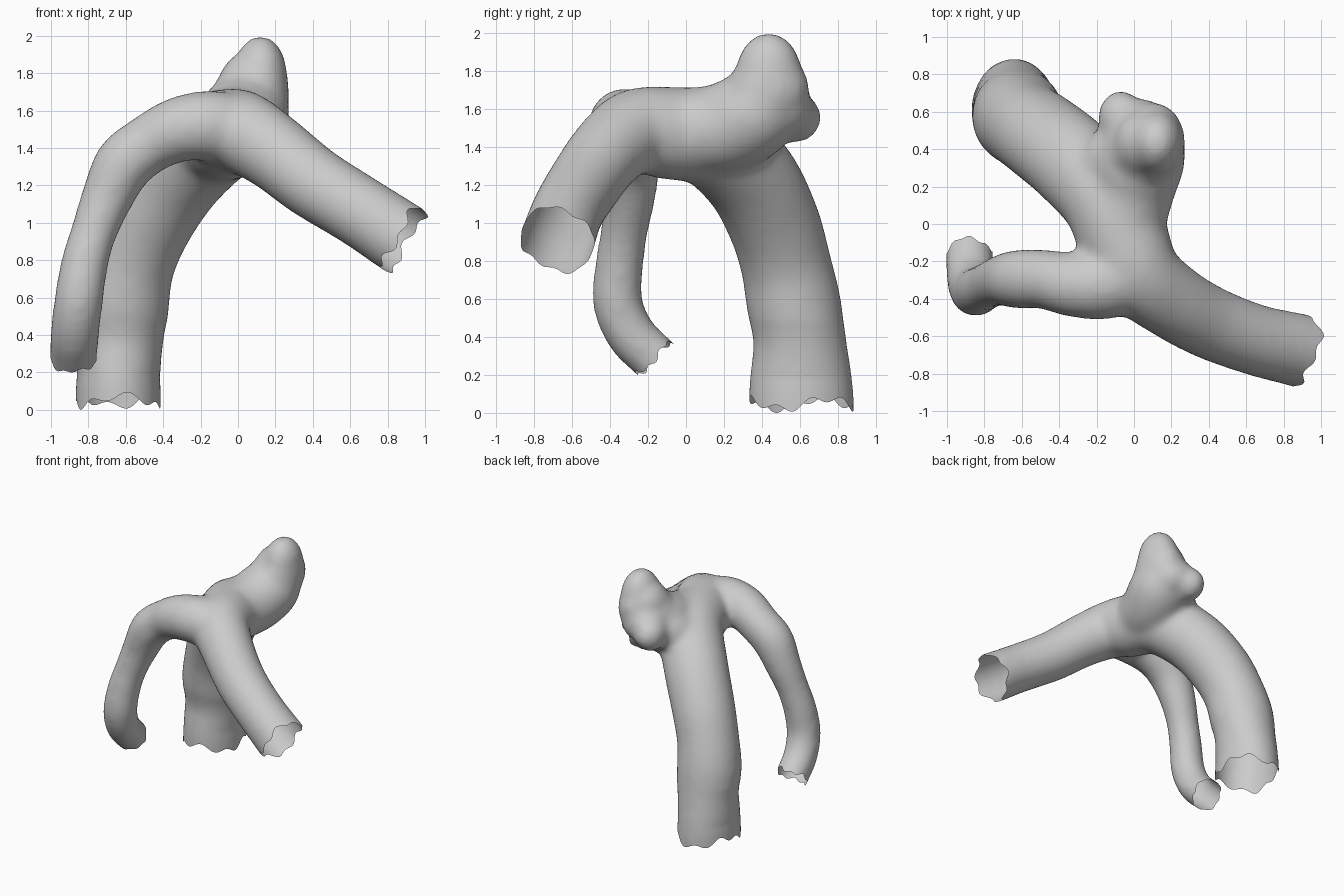
import bpy, bmesh, math
from mathutils import Vector

if "Cube" in bpy.data.objects:
    bpy.data.objects.remove(bpy.data.objects["Cube"])


def spline(pts, steps=6):
    """Catmull-Rom through (x, y, z, radius) points."""
    p = [Vector(q) for q in pts]
    p = [p[0] * 2 - p[1]] + p + [p[-1] * 2 - p[-2]]
    p[0][3], p[-1][3] = p[1][3], p[-2][3]
    out = []
    for a, b, c, d in zip(p, p[1:], p[2:], p[3:]):
        for i in range(steps):
            t = i / steps
            out.append(0.5 * (2 * b + (c - a) * t + (2 * a - 5 * b + 4 * c - d) * t * t
                              + (3 * b - a - 3 * c + d) * t ** 3))
    return out + [p[-2]]


def tube(bm, pts, sides=28):
    """Closed tube swept along the path."""
    path = spline(pts)
    side, rings = Vector((0.3, 0.5, 0.8)), []
    for i, q in enumerate(path):
        tan = (path[min(i + 1, len(path) - 1)].xyz - path[max(i - 1, 0)].xyz).normalized()
        side = (side - tan * side.dot(tan)).normalized()
        up = tan.cross(side)
        rings.append([bm.verts.new(q.xyz + q[3] * (side * math.cos(a) + up * math.sin(a)))
                      for a in (2 * math.pi * k / sides for k in range(sides))])
    for r, s in zip(rings, rings[1:]):
        for k in range(sides):
            n = (k + 1) % sides
            bm.faces.new((r[k], r[n], s[n], s[k]))
    bm.faces.new(rings[0][::-1])
    bm.faces.new(rings[-1])


def blob(bm, centre, size):
    """Ellipsoid lobe."""
    made = bmesh.ops.create_icosphere(bm, subdivisions=4, radius=1)
    for v in made["verts"]:
        v.co = Vector(centre) + Vector([c * s for c, s in zip(v.co, size)])


bm = bmesh.new()
# Wide trunk rising from the ground, over the arch and out to the right
tube(bm, [(-.64, .61, -.12, .275), (-.64, .605, .15, .275), (-.625, .598, .4, .245), (-.615, .565, .6, .25),
          (-.575, .525, .8, .24), (-.485, .46, 1.02, .245), (-.33, .335, 1.26, .25), (-.14, .13, 1.45, .25),
          (-.05, -.10, 1.49, .245), (.03, -.27, 1.495, .225), (.2, -.41, 1.39, .205),
          (.4, -.525, 1.235, .197), (.65, -.62, 1.08, .192), (.88, -.675, .93, .198),
          (1.0, -.71, .85, .2)])
# Narrow branch to the left
tube(bm, [(.03, -.26, 1.5, .19), (-.15, -.32, 1.535, .19), (-.32, -.325, 1.515, .175), (-.48, -.295, 1.435, .16),
          (-.61, -.295, 1.33, .16), (-.70, -.30, 1.15, .14), (-.77, -.325, .97, .125), (-.82, -.35, .8, .128),
          (-.852, -.36, .6, .132), (-.872, -.29, .43, .132), (-.88, -.17, .31, .13), (-.88, -.07, .21, .13)])
# Bulge: broad neck, tapering lobe and small rear lobe
tube(bm, [(-.05, .05, 1.5, .23), (-.01, .22, 1.52, .24), (.04, .36, 1.6, .24), (.075, .42, 1.70, .21)])
blob(bm, (.11, .435, 1.72), (.165, .215, .2))
blob(bm, (.12, .435, 1.80), (.145, .175, .22))
blob(bm, (.05, .43, 1.74), (.16, .18, .19))
blob(bm, (.03, .51, 1.62), (.19, .16, .16))
blob(bm, (-.07, .57, 1.57), (.125, .145, .135))
blob(bm, (-.11, .33, 1.53), (.17, .2, .17))

mesh = bpy.data.meshes.new("vessel")
bmesh.ops.recalc_face_normals(bm, faces=bm.faces)
bm.to_mesh(mesh)
bm.free()
vessel = bpy.data.objects.new("vessel", mesh)
bpy.context.collection.objects.link(vessel)

# Fuse the parts into one skin and round the joins
fuse = vessel.modifiers.new("fuse", 'REMESH')
fuse.mode, fuse.voxel_size = 'VOXEL', 0.022
relax = vessel.modifiers.new("relax", 'SMOOTH')
relax.factor, relax.iterations = 0.5, 24
deps = bpy.context.evaluated_depsgraph_get()
fused = bpy.data.meshes.new_from_object(vessel.evaluated_get(deps))
vessel.modifiers.clear()
vessel.data = fused

# Cut the three ends open with ragged rims
ends = [((-.64, .61, .065), (0, 0, -1), .04), ((.88, -.675, .925), (.84, -.2, -.5), .03),
        ((-.88, -.165, .305), (0, .7, -.7), .02)]
bm = bmesh.new()
bm.from_mesh(fused)
# Flatten the foot of the trunk a little
for v in bm.verts:
    if v.co.y > .15 and v.co.z < .5:
        v.co.x = -.64 + (v.co.x + .64) * (1 - .17 * min(1, (.5 - v.co.z) / .3))
for centre, normal, rag in ends:
    c, n = Vector(centre), Vector(normal).normalized()
    u = n.orthogonal().normalized()
    w = n.cross(u)

    def beyond(v):
        d = v.co - c
        a = math.atan2(d.dot(w), d.dot(u))
        return d.dot(n) - rag * (0.7 * math.sin(3 * a + 1) + 0.5 * math.sin(8 * a))

    near = [v for v in bm.verts if (v.co - c).length < .42]
    bmesh.ops.delete(bm, geom=[v for v in near if beyond(v) > 0], context='VERTS')
    # Pull the stepped rim onto the ragged line
    for v in bm.verts:
        if v.is_boundary and (v.co - c).length < .42:
            v.co -= n * beyond(v)
for f in bm.faces:
    f.smooth = True
# Stand it on the ground
low = min(v.co.z for v in bm.verts)
bmesh.ops.translate(bm, verts=bm.verts, vec=(0, 0, -low))
bm.to_mesh(fused)
bm.free()
